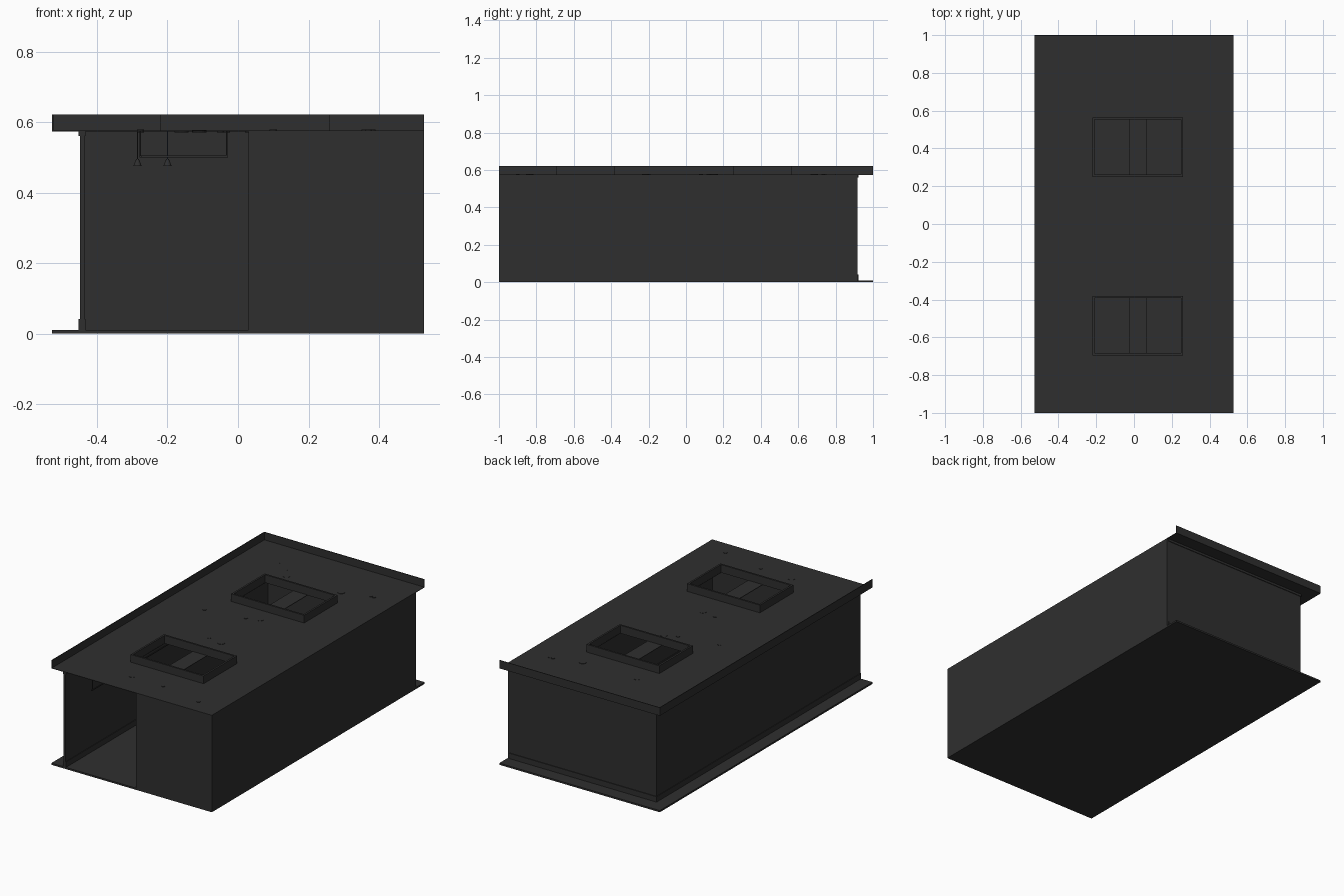
import bpy, bmesh, math
from mathutils import Vector

if "Cube" in bpy.data.objects:
    bpy.data.objects.remove(bpy.data.objects["Cube"])

mat = bpy.data.materials.new("charcoal")
mat.diffuse_color = (0.028, 0.028, 0.028, 1)
mat.use_nodes = True
mat.node_tree.nodes["Principled BSDF"].inputs["Base Color"].default_value = mat.diffuse_color


def finish(name, bm):
    bmesh.ops.recalc_face_normals(bm, faces=bm.faces)
    me = bpy.data.meshes.new(name)
    bm.to_mesh(me)
    bm.free()
    me.materials.append(mat)
    ob = bpy.data.objects.new(name, me)
    bpy.context.collection.objects.link(ob)
    return ob


def box(name, x0, x1, y0, y1, z0, z1):
    bm = bmesh.new()
    bmesh.ops.create_cube(bm, size=1)
    for v in bm.verts:
        v.co = Vector((x1 if v.co.x > 0 else x0,
                       y1 if v.co.y > 0 else y0,
                       z1 if v.co.z > 0 else z0))
    return finish(name, bm)


def tube(name, x, y, z0, z1, r0, r1=None, sides=16):
    bm = bmesh.new()
    bmesh.ops.create_cone(bm, cap_ends=True, segments=sides, radius1=r0,
                          radius2=r0 if r1 is None else r1, depth=z1 - z0)
    bmesh.ops.translate(bm, verts=bm.verts, vec=(x, y, (z0 + z1) / 2))
    return finish(name, bm)


X, Y = 0.528, 1.0          # outer half sizes
WX, WY = -0.448, 0.918     # outer planes of the inset left and back walls
ZC, ZT = 0.575, 0.622      # ceiling underside, parapet top
T = 0.012                  # wall thickness

# Floor slab
box("floor", -X, X, -Y, Y, 0, 0.01)

# Ceiling sheet with two pairs of openings either side of a middle strip
xs = [-X, -0.208, -0.025, 0.07, 0.248, X]
ys = [-Y, -0.685, -0.39, 0.26, 0.555, Y]
bm = bmesh.new()
grid = [[bm.verts.new((x, y, ZC)) for y in ys] for x in xs]
for i in range(5):
    for j in range(5):
        if i in (1, 3) and j in (1, 3):
            continue
        bm.faces.new((grid[i][j], grid[i + 1][j], grid[i + 1][j + 1], grid[i][j + 1]))
ceiling = finish("ceiling", bm)
sol = ceiling.modifiers.new("thickness", "SOLIDIFY")
sol.thickness = 0.003
sol.offset = 0

# Raised fascia along the left and back edges
box("left_fascia", -X, -X + 0.004, -Y, Y, ZC, ZT)
box("back_fascia", -X + 0.004, X, Y - 0.004, Y, ZC, ZT)

# Raised curbs around the ceiling openings
for k, (y0, y1) in enumerate(((-0.695, -0.38), (0.25, 0.565))):
    box(f"curb_front_{k}", -0.22, 0.26, y0, y0 + 0.011, ZC, ZT)
    box(f"curb_back_{k}", -0.22, 0.26, y1 - 0.011, y1, ZC, ZT)
    for n, x in (("left", -0.22), ("right", 0.249)):
        box(f"curb_{n}_{k}", x, x + 0.011, y0 + 0.011, y1 - 0.011, ZC, ZT)

# Walls, with the front left side open
box("left_wall", WX, WX + T, -Y, WY, 0.01, ZC)
box("back_wall", WX + T, X - T, WY - T, WY, 0.01, ZC)
box("right_wall", X - T, X, -Y, WY, 0.01, ZC)
box("front_wall", 0.03, X - T, -Y, -Y + T, 0.01, ZC)

# Skirting and cornice on the left and back walls
P = 0.004
for n, z0, z1 in (("skirting", 0.01, 0.042), ("cornice", 0.56, ZC)):
    box("left_" + n, WX - P, WX + T + P, -Y, WY + P, z0, z1)
    box("back_" + n, WX + T + P, X - T, WY - T - P, WY + P, z0, z1)
    box("right_" + n, X - T - P, X - T, -Y + T, WY - T - P, z0, z1)

# Round ceiling lamps
for k, (x, y) in enumerate(((-0.16, 0.685), (0.2, 0.685), (0.04, 0.15),
                            (0.04, -0.215), (-0.11, -0.835))):
    tube(f"ceiling_lamp_{k}", x, y, ZC - 0.005, ZC + 0.003, 0.02)

# Small cable bosses showing through the ceiling
for k, (x, y) in enumerate(((-0.277, 0.08), (-0.032, 0.12), (-0.05, -0.2), (0.1, -0.845),
                            (0.37, -0.9), (0.38, 0.735), (0.36, 0.735))):
    tube(f"boss_{k}", x, y, ZC - 0.004, ZC + 0.004, 0.01, sides=12)

# Hanging rail with rods
for k, (x, y) in enumerate(((-0.277, -0.97), (-0.277, 0.1), (-0.032, 0.1))):
    tube(f"rail_rod_{k}", x, y, 0.5, ZC, 0.0025, sides=8)
box("rail_long", -0.28, -0.274, -0.98, 0.103, 0.499, 0.505)
box("rail_cross", -0.274, -0.029, 0.097, 0.103, 0.499, 0.505)

# Pendant spotlights
for k, (x, y) in enumerate(((-0.285, 0.8), (-0.2, 0.75))):
    tube(f"spot_cord_{k}", x, y, 0.49, ZC + 0.003, 0.002, sides=8)
    tube(f"spot_shade_{k}", x, y, 0.475, 0.495, 0.012, 0.004)
